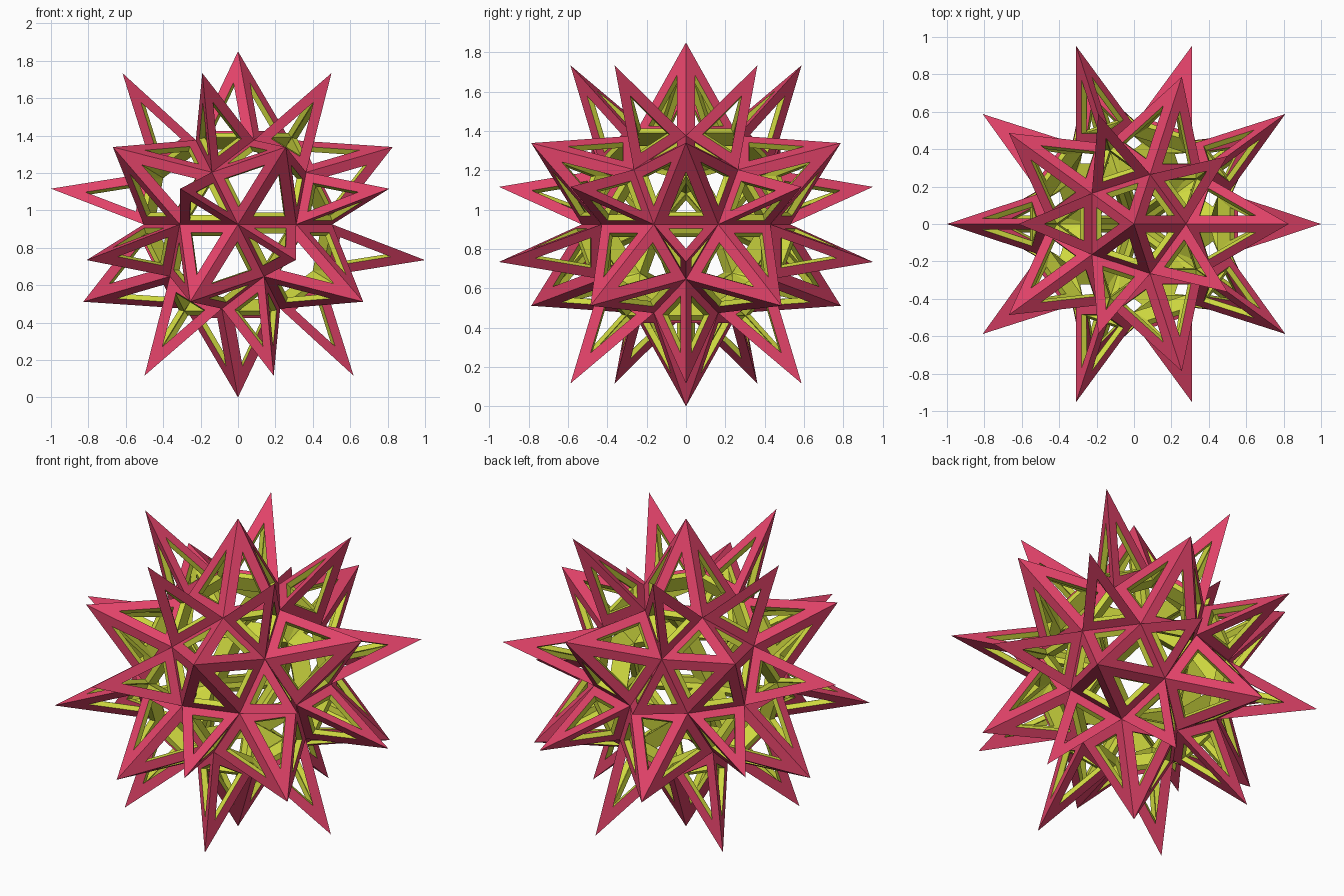
import bpy, bmesh, math
from itertools import combinations
from mathutils import Vector

if "Cube" in bpy.data.objects:
    bpy.data.objects.remove(bpy.data.objects["Cube"])

CENTRE = Vector((0, 0, 0.925))
R5, R3, RN = 0.925, 1.018, 0.53      # five-sided tips, three-sided tips, valley nodes
BAR, THICK, NODE_DEPTH = 0.055, 0.032, 0.06


def material(name, rgb):
    m = bpy.data.materials.new(name)
    m.diffuse_color = (*rgb, 1)
    m.use_nodes = True
    m.node_tree.nodes["Principled BSDF"].inputs["Base Color"].default_value = m.diffuse_color
    return m


RED = material("outer_red", (0.75, 0.055, 0.14))
LIME = material("inner_lime", (0.62, 0.69, 0.05))

# Directions: icosahedron corners, its face centres and its edge midpoints
five = [Vector((0, 0, 1)), Vector((0, 0, -1))]
for k in range(5):
    for s, off in ((1, 0), (-1, 36)):
        a = math.radians(72 * k + off)
        five.append(Vector((2 * math.cos(a), 2 * math.sin(a), s)) / math.sqrt(5))


def near(a, b):
    return a.dot(b) > 0.4


nodes = [(a + b).normalized() for a, b in combinations(five, 2) if near(a, b)]
three = [(a + b + c).normalized() for a, b, c in combinations(five, 3)
         if near(a, b) and near(b, c) and near(a, c)]


def frame(bm, tip_dir, radius, nb, nc):
    """One triangular spike side: a thick frame around a triangular opening."""
    tri = [tip_dir * radius, nb * RN, nc * RN]
    n = (tri[1] - tri[0]).cross(tri[2] - tri[0])
    area = n.length / 2
    n.normalize()
    la, lb, lc = ((tri[1] - tri[2]).length, (tri[2] - tri[0]).length,
                  (tri[0] - tri[1]).length)
    per = la + lb + lc
    mid = (tri[0] * la + tri[1] * lb + tri[2] * lc) / per
    inset = BAR / (2 * area / per)
    hole = [p.lerp(mid, inset) for p in tri]
    inner = [tip_dir * (radius - THICK / n.dot(tip_dir)),
             nb * (RN - NODE_DEPTH), nc * (RN - NODE_DEPTH)]
    inner_hole = [p - n * THICK for p in hole]
    o, h, i, g = ([bm.verts.new(p + CENTRE) for p in ring]
                  for ring in (tri, hole, inner, inner_hole))
    for k in range(3):
        j = (k + 1) % 3
        bm.faces.new((o[k], o[j], h[j], h[k])).material_index = 0
        bm.faces.new((h[k], h[j], g[j], g[k])).material_index = 1
        bm.faces.new((g[k], g[j], i[j], i[k])).material_index = 1


def spikes(name, dirs, radius, sides):
    bm = bmesh.new()
    for d in dirs:
        ring = sorted(nodes, key=lambda p: -p.dot(d))[:sides]
        u = (ring[0] - d * ring[0].dot(d)).normalized()
        v = d.cross(u)
        ring.sort(key=lambda p: math.atan2(p.dot(v), p.dot(u)))
        for k in range(sides):
            frame(bm, d, radius, ring[k], ring[(k + 1) % sides])
    bmesh.ops.remove_doubles(bm, verts=bm.verts, dist=1e-4)
    me = bpy.data.meshes.new(name)
    bm.to_mesh(me)
    bm.free()
    me.materials.append(RED)
    me.materials.append(LIME)
    ob = bpy.data.objects.new(name, me)
    bpy.context.collection.objects.link(ob)
    return ob


# Twelve five-sided and twenty three-sided open spikes
spikes("five_sided_spikes", five, R5, 5)
spikes("three_sided_spikes", three, R3, 3)
